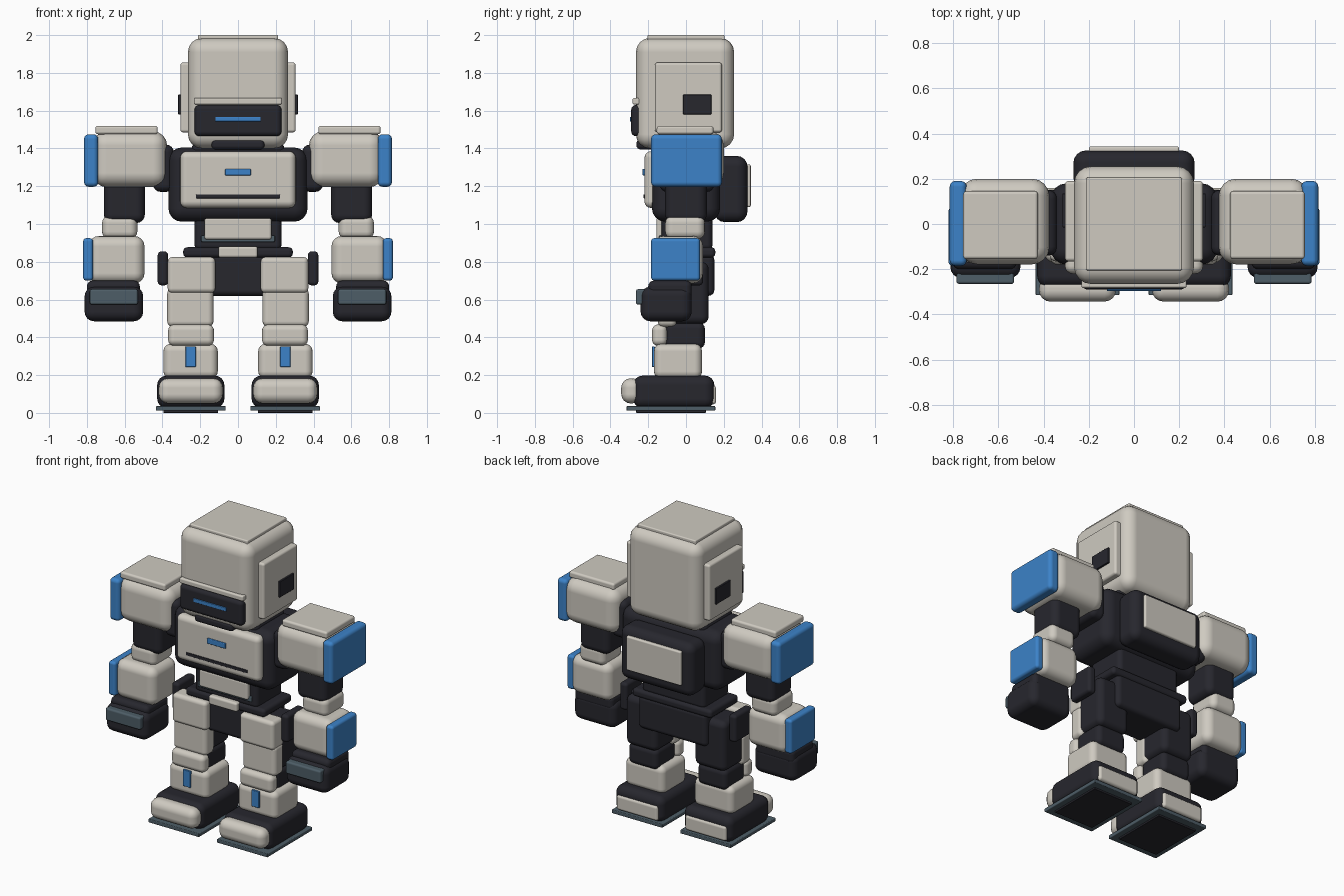
import bpy


def material(name, rgb):
    m = bpy.data.materials.new(name)
    m.diffuse_color = (*rgb, 1)
    return m


SHELL = material("warm_white_shell", (0.62, 0.59, 0.53))
DARK = material("charcoal_frame", (0.020, 0.020, 0.027))
BLUE = material("blue_accent", (0.045, 0.225, 0.58))
SLATE = material("slate_rubber", (0.075, 0.11, 0.135))


def box(name, x, y, z, mat, bevel=0.02, seg=4):
    """Rounded box given by its (min, max) range on each axis."""
    lo, hi = zip(x, y, z)
    verts = [(i, j, k) for i in x for j in y for k in z]
    faces = [(0, 1, 3, 2), (4, 6, 7, 5), (0, 4, 5, 1),
             (2, 3, 7, 6), (0, 2, 6, 4), (1, 5, 7, 3)]
    mid = [(a + b) / 2 for a, b in zip(lo, hi)]
    me = bpy.data.meshes.new(name)
    me.from_pydata([[c - m for c, m in zip(v, mid)] for v in verts], [], faces)
    me.materials.append(mat)
    me.polygons.foreach_set("use_smooth", [True] * 6)
    ob = bpy.data.objects.new(name, me)
    ob.location = mid
    bpy.context.collection.objects.link(ob)
    mod = ob.modifiers.new("rounding", 'BEVEL')
    mod.width = min(bevel, 0.48 * min(b - a for a, b in zip(lo, hi)))
    mod.segments = seg
    mod.limit_method = 'NONE'
    mod.harden_normals = True
    return ob


def centre(name, half, y, z, mat, bevel=0.02):
    return box(name, (-half, half), y, z, mat, bevel)


def pair(name, x, y, z, mat, bevel=0.02):
    box("right_" + name, x, y, z, mat, bevel)
    box("left_" + name, (-x[1], -x[0]), y, z, mat, bevel)


# Head
centre("head", 0.265, (-0.265, 0.255), (1.40, 1.985), SHELL, 0.075)
centre("head_top_plate", 0.213, (-0.205, 0.205), (1.96, 2.0), SHELL, 0.008)
centre("visor", 0.23, (-0.29, -0.22), (1.465, 1.63), DARK, 0.025)
centre("visor_light", 0.12, (-0.296, -0.287), (1.543, 1.567), BLUE, 0.003)
centre("brow", 0.233, (-0.283, -0.24), (1.632, 1.668), SHELL, 0.01)
centre("chin_guard", 0.14, (-0.262, -0.16), (1.395, 1.447), DARK, 0.02)
pair("ear_plate", (0.25, 0.305), (-0.165, 0.19), (1.485, 1.855), SHELL, 0.015)
pair("ear_port", (0.29, 0.317), (-0.015, 0.135), (1.58, 1.685), DARK, 0.004)

# Torso
centre("collar", 0.245, (-0.15, 0.15), (1.35, 1.43), DARK, 0.03)
centre("torso", 0.368, (-0.18, 0.18), (1.012, 1.405), DARK, 0.07)
centre("chest_plate", 0.306, (-0.22, -0.14), (1.085, 1.385), SHELL, 0.035)
centre("chest_light", 0.068, (-0.23, -0.215), (1.257, 1.292), BLUE, 0.005)
centre("chest_slit", 0.222, (-0.224, -0.217), (1.136, 1.156), DARK, 0.002)
centre("backpack", 0.268, (0.15, 0.325), (1.01, 1.36), DARK, 0.055)
centre("backpack_panel", 0.2, (0.31, 0.343), (1.09, 1.315), SHELL, 0.01)

# Waist and pelvis
centre("abdomen", 0.23, (-0.13, 0.14), (0.86, 1.05), DARK, 0.03)
centre("abdomen_trim", 0.195, (-0.142, -0.12), (0.905, 0.94), SLATE, 0.006)
centre("abdomen_plate", 0.178, (-0.157, -0.11), (0.917, 1.035), SHELL, 0.015)
centre("belt", 0.29, (-0.14, 0.155), (0.822, 0.877), DARK, 0.022)
centre("buckle", 0.104, (-0.165, -0.12), (0.822, 0.882), SHELL, 0.014)
centre("pelvis", 0.25, (-0.12, 0.15), (0.62, 0.84), DARK, 0.03)
pair("hip_pad", (0.37, 0.425), (-0.09, 0.09), (0.675, 0.855), DARK, 0.02)
pair("hip_axle", (0.24, 0.39), (-0.04, 0.04), (0.73, 0.8), DARK, 0.02)

# Legs
pair("thigh", (0.135, 0.365), (-0.11, 0.12), (0.47, 0.8), DARK, 0.04)
pair("hip_plate", (0.12, 0.372), (-0.165, -0.05), (0.635, 0.825), SHELL, 0.025)
pair("thigh_plate", (0.13, 0.375), (-0.15, -0.05), (0.455, 0.66), SHELL, 0.03)
pair("knee", (0.145, 0.36), (-0.11, 0.1), (0.34, 0.48), DARK, 0.035)
pair("knee_plate", (0.127, 0.37), (-0.18, -0.10), (0.355, 0.468), SHELL, 0.032)
pair("shin", (0.107, 0.395), (-0.17, 0.085), (0.18, 0.366), SHELL, 0.04)
pair("shin_light", (0.223, 0.278), (-0.18, -0.165), (0.243, 0.352), BLUE, 0.004)

# Feet
pair("foot", (0.072, 0.428), (-0.28, 0.15), (0.025, 0.197), DARK, 0.05)
pair("toe_cap", (0.08, 0.42), (-0.343, -0.235), (0.05, 0.183), SHELL, 0.05)
pair("heel_cap", (0.1, 0.4), (0.1, 0.16), (0.045, 0.145), SHELL, 0.018)
pair("sole", (0.065, 0.435), (-0.315, 0.155), (0.012, 0.036), SLATE, 0.005)
pair("sole_tread", (0.105, 0.395), (-0.265, 0.105), (0.0, 0.02), DARK, 0.004)

# Shoulders
pair("shoulder_joint", (0.34, 0.45), (-0.14, 0.15), (1.17, 1.42), DARK, 0.04)
pair("shoulder", (0.375, 0.77), (-0.178, 0.2), (1.195, 1.49), SHELL, 0.075)
pair("shoulder_top", (0.425, 0.755), (-0.155, 0.145), (1.475, 1.52), SHELL, 0.014)
pair("shoulder_guard", (0.74, 0.815), (-0.185, 0.19), (1.197, 1.475), BLUE, 0.025)

# Arms
pair("upper_arm", (0.493, 0.71), (-0.11, 0.11), (1.005, 1.25), DARK, 0.045)
pair("elbow", (0.533, 0.72), (-0.11, 0.1), (0.92, 1.045), SHELL, 0.04)
pair("forearm", (0.495, 0.79), (-0.17, 0.09), (0.685, 0.937), SHELL, 0.055)
pair("forearm_guard", (0.767, 0.82), (-0.185, 0.075), (0.7, 0.925), BLUE, 0.018)

# Hands
pair("wrist", (0.52, 0.8), (-0.2, 0.03), (0.61, 0.7), DARK, 0.03)
pair("hand", (0.502, 0.812), (-0.24, 0.03), (0.485, 0.668), DARK, 0.05)
pair("knuckle_guard", (0.53, 0.785), (-0.265, -0.2), (0.573, 0.655), SLATE, 0.012)
